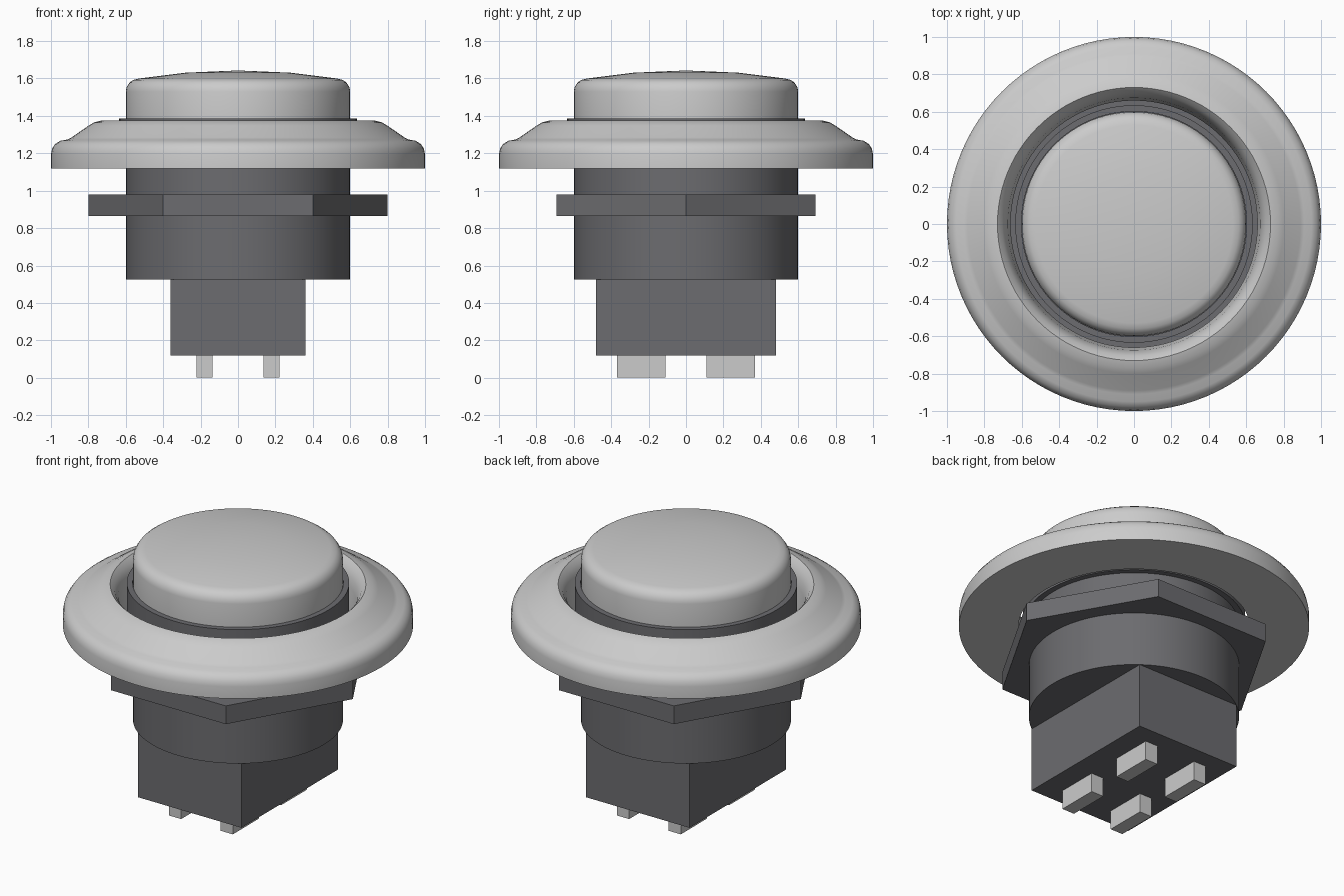
import bpy, bmesh, math
from mathutils import Matrix

if "Cube" in bpy.data.objects:
    bpy.data.objects.remove(bpy.data.objects["Cube"])

dark = bpy.data.materials.new("dark_plastic")
dark.diffuse_color = (0.15, 0.15, 0.16, 1)
dark.use_nodes = True
dark.node_tree.nodes["Principled BSDF"].inputs["Base Color"].default_value = dark.diffuse_color


def finish(bm, name, mat=None, smooth=False):
    bmesh.ops.remove_doubles(bm, verts=bm.verts, dist=1e-5)
    bmesh.ops.recalc_face_normals(bm, faces=bm.faces)
    me = bpy.data.meshes.new(name)
    bm.to_mesh(me)
    bm.free()
    ob = bpy.data.objects.new(name, me)
    bpy.context.collection.objects.link(ob)
    if mat:
        me.materials.append(mat)
    if smooth:
        bpy.ops.object.select_all(action='DESELECT')
        ob.select_set(True)
        bpy.context.view_layer.objects.active = ob
        bpy.ops.object.shade_smooth_by_angle(angle=math.radians(35))
    return ob


def lathe(name, profile, mat=None, closed=False, n=96):
    """Revolve (radius, z) points around z."""
    bm = bmesh.new()
    vs = [bm.verts.new((r, 0, z)) for r, z in profile]
    es = [bm.edges.new(p) for p in zip(vs, vs[1:])]
    if closed:
        es.append(bm.edges.new((vs[-1], vs[0])))
    bmesh.ops.spin(bm, geom=vs + es, cent=(0, 0, 0), axis=(0, 0, 1),
                   angle=2 * math.pi, steps=n, use_duplicate=False)
    return finish(bm, name, mat, True)


def box(name, x0, x1, y0, y1, z0, z1, mat=None):
    bm = bmesh.new()
    m = Matrix.Translation(((x0 + x1) / 2, (y0 + y1) / 2, (z0 + z1) / 2)) \
        @ Matrix.Diagonal((x1 - x0, y1 - y0, z1 - z0, 1))
    bmesh.ops.create_cube(bm, size=1, matrix=m)
    return finish(bm, name, mat)


# Domed push cap
lathe("push_cap", [(0, 1.38), (0.6, 1.38), (0.6, 1.53), (0.595, 1.555),
                   (0.58, 1.578), (0.56, 1.592), (0.53, 1.6),
                   (0.28, 1.631), (0, 1.643)])

# Rounded, stepped bezel ring with a funnel-shaped opening
lathe("bezel", [(0.66, 1.12), (1.0, 1.12), (1.0, 1.195), (0.994, 1.225),
                (0.977, 1.25), (0.95, 1.267), (0.91, 1.274), (0.89, 1.285),
                (0.80, 1.347), (0.77, 1.365), (0.73, 1.375), (0.705, 1.35),
                (0.685, 1.31), (0.675, 1.26)], closed=True)

# Threaded barrel with the wider collar around the cap
lathe("barrel", [(0, 0.525), (0.6, 0.525), (0.6, 1.13), (0.635, 1.13),
                 (0.635, 1.385), (0.602, 1.385), (0.602, 1.37), (0, 1.37)], dark)

# Hexagonal mounting nut
bm = bmesh.new()
rings = []
for hexagon, z in ((1, 0.865), (1, 0.98), (0, 0.98), (0, 0.865)):
    ring = []
    for i in range(96):
        a = 2 * math.pi * i / 96
        off = a % (math.pi / 3) - math.pi / 6
        r = 0.8 * math.cos(math.pi / 6) / math.cos(off) if hexagon else 0.6
        ring.append(bm.verts.new((r * math.cos(a), r * math.sin(a), z)))
    rings.append(ring)
for k in range(4):
    a, b = rings[k], rings[(k + 1) % 4]
    for i in range(96):
        j = (i + 1) % 96
        bm.faces.new((a[i], a[j], b[j], b[i]))
finish(bm, "hex_nut", dark)

# Switch block and its four terminals
box("switch_block", -0.36, 0.36, -0.48, 0.48, 0.12, 0.525, dark)
for sx, side in ((-1, "left"), (1, "right")):
    for sy, end in ((-1, "front"), (1, "back")):
        x, y = 0.18 * sx, 0.24 * sy
        box(f"terminal_{end}_{side}", x - 0.043, x + 0.043,
            y - 0.13, y + 0.13, 0, 0.12)
